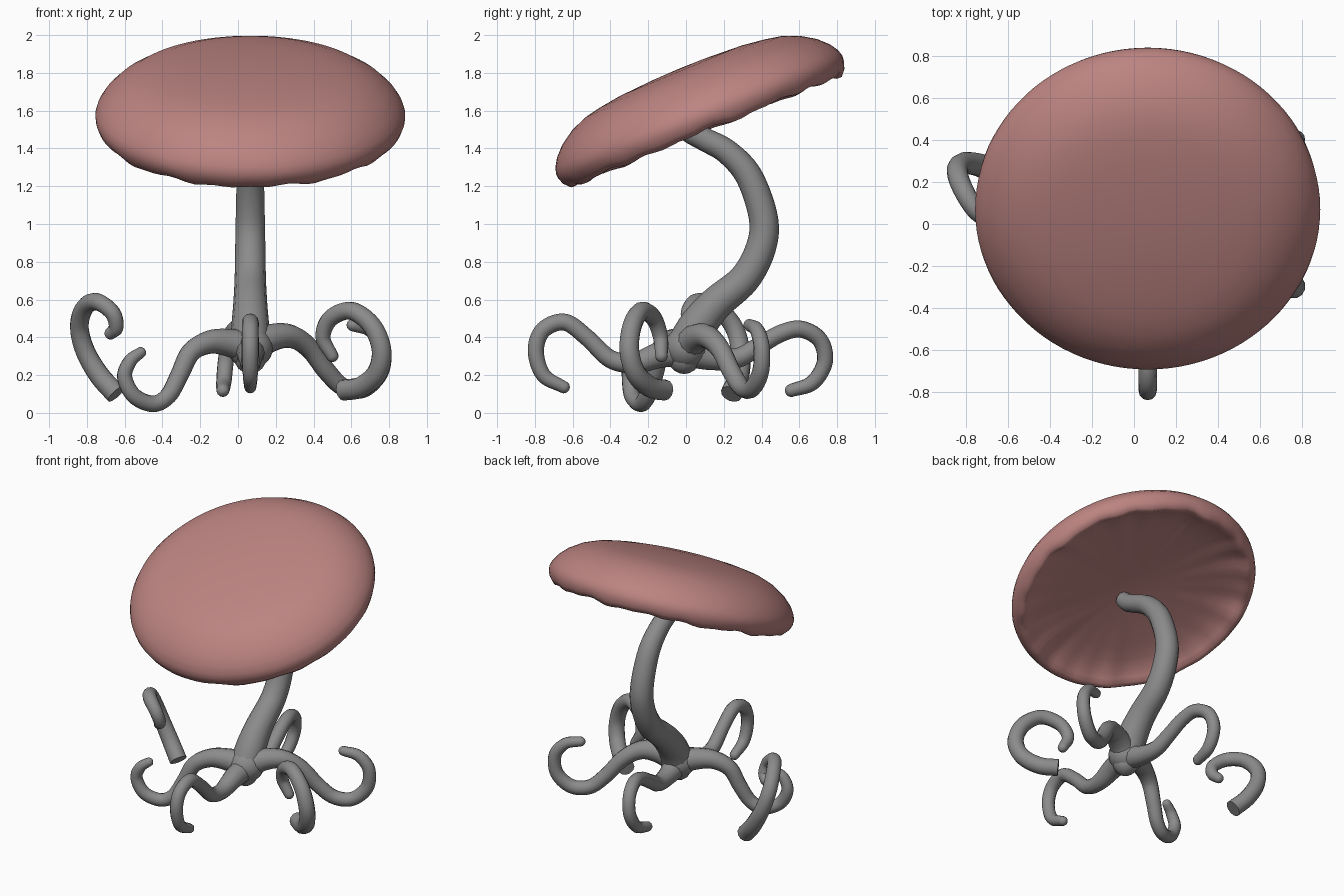
import bpy, bmesh, math
from mathutils import Vector, Matrix

if "Cube" in bpy.data.objects:
    bpy.data.objects.remove(bpy.data.objects["Cube"])

grey = bpy.data.materials.new("stem_grey")
grey.diffuse_color = (0.26, 0.26, 0.26, 1)
grey.use_nodes = True
grey.node_tree.nodes["Principled BSDF"].inputs["Base Color"].default_value = grey.diffuse_color


def smooth_path(pts, steps=7):
    """Catmull-Rom through (x, y, z, radius) points."""
    p = [Vector(q) for q in pts]
    p = [2 * p[0] - p[1]] + p + [2 * p[-1] - p[-2]]
    out = []
    for a, b, c, d in zip(p, p[1:], p[2:], p[3:]):
        for i in range(steps):
            t = i / steps
            out.append(0.5 * (2 * b + (c - a) * t + (2 * a - 5 * b + 4 * c - d) * t * t
                              + (3 * b - a - 3 * c + d) * t ** 3))
    return out + [p[-2]]


def tube(name, pts, fat=1.07):
    path = smooth_path(pts)
    # rounded tip
    end, r = path[-1], path[-1][3]
    d = (path[-1].xyz - path[-2].xyz).normalized()
    for f, k in ((0.35, 0.93), (0.65, 0.75), (0.88, 0.45), (0.98, 0.15)):
        q = end.xyz + d * r * f
        path.append(Vector((q.x, q.y, q.z, r * k)))
    cu = bpy.data.curves.new(name, 'CURVE')
    cu.dimensions = '3D'
    cu.bevel_depth = 1.0
    cu.bevel_resolution = 4
    cu.use_fill_caps = True
    sp = cu.splines.new('POLY')
    sp.points.add(len(path) - 1)
    for pt, q in zip(sp.points, path):
        pt.co = (q.x, q.y, q.z, 1)
        pt.radius = q[3] * fat
    ob = bpy.data.objects.new(name, cu)
    bpy.context.collection.objects.link(ob)
    bpy.ops.object.select_all(action='DESELECT')
    ob.select_set(True)
    bpy.context.view_layer.objects.active = ob
    bpy.ops.object.convert(target='MESH')
    bpy.ops.object.shade_smooth_by_angle(angle=math.radians(50))
    bpy.context.object.data.materials.append(grey)


X = 0.065

# Curved stem, flaring into the root hub
stem = [(-0.03, 1.535, .055), (0.02, 1.49, .06), (0.1, 1.447, .062), (0.22, 1.38, .066),
        (0.335, 1.25, .072), (0.41, 1.03, .077), (0.395, 0.87, .08), (0.31, 0.71, .083),
        (0.16, 0.58, .09), (0.06, 0.46, .1), (0.0, 0.34, .105), (-0.01, 0.29, .085)]
tube("stem", [(X, y, z, r) for y, z, r in stem], 1.0)

# Root hub
bpy.ops.mesh.primitive_uv_sphere_add(segments=24, ring_count=14, radius=1, location=(X, 0, 0.345))
hub = bpy.context.object
hub.name = "root_hub"
hub.scale = (0.12, 0.115, 0.112)
bpy.ops.object.shade_smooth()
hub.data.materials.append(grey)

# Curling roots
tube("front_root", [(X, 0, .33, .08), (X, -.13, .31, .066), (X, -.27, .265, .052), (X, -.4, .285, .045),
                    (X, -.52, .395, .042), (X, -.64, .48, .042), (X, -.755, .44, .041), (X, -.795, .33, .04),
                    (X, -.755, .2, .037), (X, -.645, .135, .03)])
tube("back_root", [(X, 0, .33, .08), (.05, .14, .29, .06), (.035, .27, .29, .05), (.02, .38, .35, .045),
                   (.005, .5, .42, .043), (-.015, .61, .443, .042), (-.045, .71, .385, .041),
                   (-.065, .735, .27, .04), (-.075, .67, .16, .038), (-.08, .555, .118, .032)])
tube("left_root", [(X, 0, .34, .085), (-.04, -.04, .37, .07), (-.15, -.09, .375, .058), (-.25, -.14, .32, .05),
                   (-.31, -.17, .2, .046), (-.37, -.205, .09, .043), (-.45, -.24, .048, .041),
                   (-.55, -.285, .09, .04), (-.6, -.3, .19, .038), (-.57, -.3, .275, .034), (-.515, -.28, .32, .028)])
tube("right_root", [(X, 0, .34, .085), (.17, .05, .395, .07), (.28, .11, .405, .058), (.38, .18, .34, .05),
                    (.47, .24, .22, .047), (.56, .295, .135, .045), (.67, .35, .13, .044), (.755, .395, .22, .042),
                    (.765, .4, .35, .04), (.7, .375, .44, .036), (.605, .335, .465, .03)])

# Loose root ends with a flat cut base
tube("right_root_curl", [(.555, -.11, .12, .052), (.65, -.19, .137, .052), (.735, -.265, .21, .051),
                         (.76, -.3, .33, .05), (.71, -.285, .46, .048), (.6, -.235, .54, .045),
                         (.49, -.17, .5, .042), (.45, -.135, .4, .038), (.5, -.13, .3, .031)])
tube("left_root_curl", [(-.645, .24, .1, .054), (-.735, .28, .2, .052), (-.81, .288, .33, .049),
                        (-.84, .25, .46, .047), (-.81, .16, .56, .045), (-.745, .06, .588, .043),
                        (-.665, .015, .53, .04), (-.645, .03, .455, .037), (-.675, .06, .42, .031)])

# Tilted cap with a wavy lip and radial folds underneath: (radius, height, ripple)
profile = [(.15, .292, 0), (.35, .281, 0), (.47, .265, 0), (.56, .247, 0), (.65, .212, 0), (.73, .16, 0),
           (.782, .108, 0), (.81, .063, 0), (.82, .03, .1), (.818, 0, .3), (.805, -.035, .7), (.778, -.064, 1),
           (.75, -.063, 1), (.72, -.042, 1), (.68, -.018, .8), (.6, .004, .4), (.5, .017, .15), (.3, .032, 0),
           (.12, .042, 0)]
N = 96
bm = bmesh.new()
rings = []
for r, h, k in profile:
    ring = []
    for i in range(N):
        a = 2 * math.pi * i / N
        w = k * (0.005 * math.sin(23 * a) + 0.005 * math.sin(14 * a + 1) + 0.005 * math.sin(9 * a + 2))
        ring.append(bm.verts.new(((r + w * .4) * math.cos(a), (r + w * .4) * math.sin(a), h + w)))
    rings.append(ring)
for lo, hi in zip(rings, rings[1:]):
    for i in range(N):
        j = (i + 1) % N
        bm.faces.new((lo[i], hi[i], hi[j], lo[j]))
for ring, h in ((rings[0], .295), (rings[-1], .044)):
    c = bm.verts.new((0, 0, h))
    for i in range(N):
        bm.faces.new((c, ring[i], ring[(i + 1) % N]))
bmesh.ops.recalc_face_normals(bm, faces=bm.faces)
bmesh.ops.transform(bm, verts=bm.verts,
                    matrix=Matrix.Translation((X, 0.081, 1.552)) @ Matrix.Rotation(math.radians(22.5), 4, 'X'))
me = bpy.data.meshes.new("cap")
bm.to_mesh(me)
bm.free()
cap = bpy.data.objects.new("cap", me)
bpy.context.collection.objects.link(cap)
for f in me.polygons:
    f.use_smooth = True
mat = bpy.data.materials.new("cap_pink")
mat.diffuse_color = (0.5, 0.23, 0.22, 1)
mat.use_nodes = True
mat.node_tree.nodes["Principled BSDF"].inputs["Base Color"].default_value = mat.diffuse_color
me.materials.append(mat)
